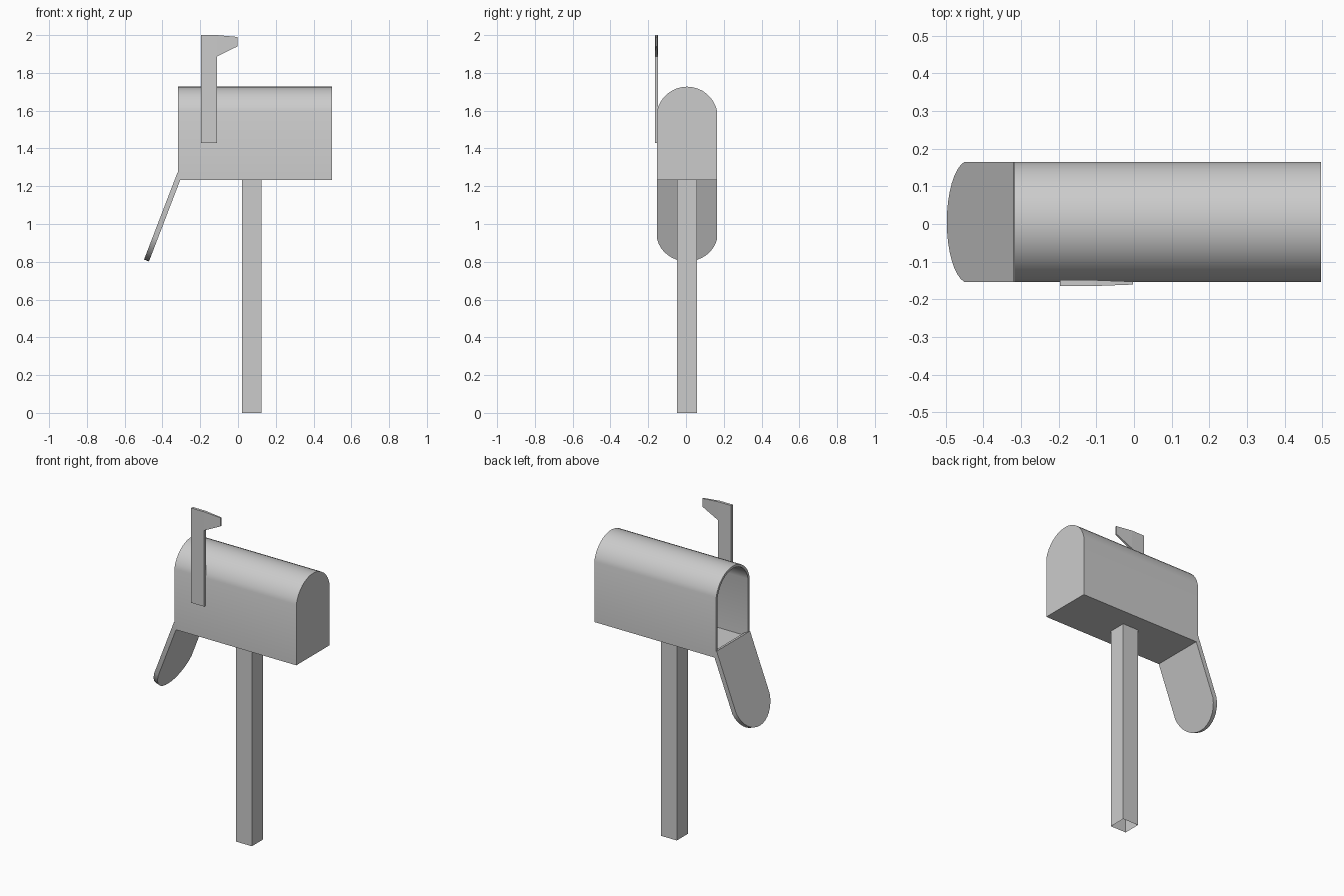
import bpy, bmesh, math
from mathutils import Vector, Matrix

if "Cube" in bpy.data.objects:
    bpy.data.objects.remove(bpy.data.objects["Cube"])

YC, HW, H, RISE = 0.0055, 0.1595, 0.495, 0.13   # centre, half width, height, arch rise


def arch(inset=0.0, steps=16):
    """Arched outline as (y, z) points with the base at z = 0."""
    w, rise = HW - inset, RISE - inset * 0.8
    r = (w * w + rise * rise) / (2 * rise)
    top = H - inset
    a = math.asin(min(1, w / r))
    pts = [(-w, inset), (w, inset)]
    for i in range(steps + 1):
        t = a - 2 * a * i / steps
        pts.append((r * math.sin(t), top - r + r * math.cos(t)))
    return pts


def finish(name, bm, smooth=False):
    bmesh.ops.recalc_face_normals(bm, faces=bm.faces)
    mesh = bpy.data.meshes.new(name)
    bm.to_mesh(mesh)
    bm.free()
    ob = bpy.data.objects.new(name, mesh)
    bpy.context.collection.objects.link(ob)
    if smooth:
        bpy.ops.object.select_all(action='DESELECT')
        ob.select_set(True)
        bpy.context.view_layer.objects.active = ob
        bpy.ops.object.shade_smooth_by_angle(angle=math.radians(35))
    return ob


def ring(bm, pts, x):
    return [bm.verts.new((x, y, z)) for y, z in pts]


def bridge(bm, a, b):
    n = len(a)
    for i in range(n):
        bm.faces.new((a[i], a[(i + 1) % n], b[(i + 1) % n], b[i]))


# Hollow arched box, open at the door end
bm = bmesh.new()
outer_back = ring(bm, arch(), 0.497)
outer_front = ring(bm, arch(), -0.317)
inner_front = ring(bm, arch(0.015), -0.317)
inner_back = ring(bm, arch(0.015), 0.482)
for a, b in ((outer_back, outer_front), (outer_front, inner_front), (inner_front, inner_back)):
    bridge(bm, a, b)
bm.faces.new(outer_back)
bm.faces.new(inner_back)
body = finish("mailbox_body", bm, True)
body.location = (0, YC, 1.232)

# Door: same outline, hung open below the box
bm = bmesh.new()
a, b = ring(bm, arch(), 0.0), ring(bm, arch(), 0.028)
bridge(bm, a, b)
bm.faces.new(a)
bm.faces.new(b)
for v in bm.verts:
    v.co.z *= -1
door = finish("door", bm, True)
door.location = (-0.320, YC, 1.274)
door.rotation_euler.y = math.radians(21)

# Square post, a tube with open ends
bm = bmesh.new()
square = [(-0.0525, 0), (0.0525, 0), (0.0525, 0.105), (-0.0525, 0.105)]
low, high = ([bm.verts.new((x + 0.073, y - 0.0525 + YC, z)) for x, y in square] for z in (0, 1.234))
bridge(bm, low, high)
finish("post", bm)

# Raised flag, thinner toward its tip
bm = bmesh.new()
outline = [(-0.197, 1.428), (-0.11, 1.428), (-0.11, 1.888), (-0.003, 1.94),
           (-0.003, 1.99), (-0.11, 2.0), (-0.197, 2.0)]
sides = []
for s in (-1, 1):
    sides.append([bm.verts.new((x, -0.157 + s * (0.004 if x > -0.1 else 0.008), z))
                  for x, z in outline])
bridge(bm, *sides)
for side in sides:
    bm.faces.new((side[0], side[1], side[2], side[5], side[6]))
    bm.faces.new(side[2:6])
finish("flag", bm)
